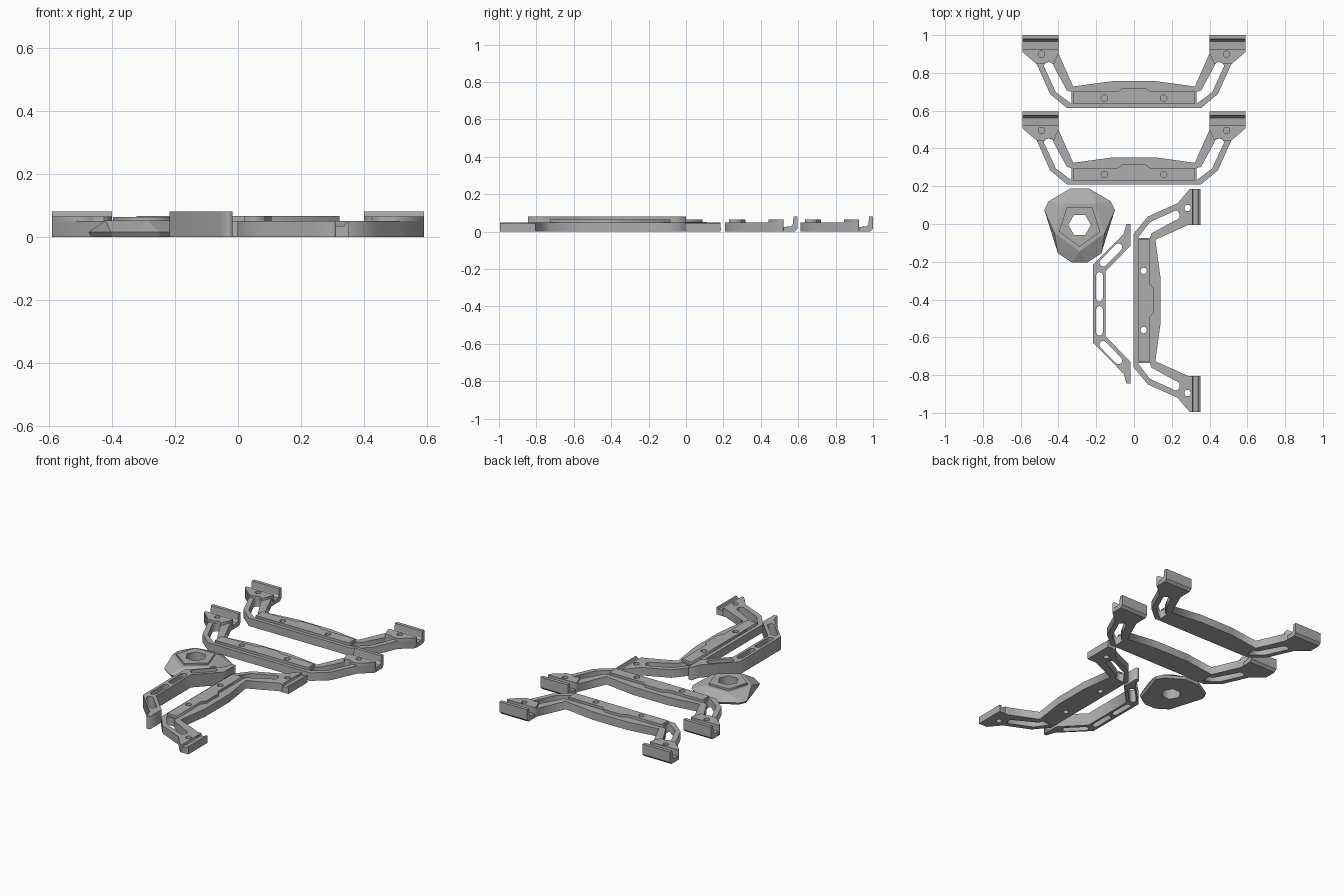
import bpy, bmesh, math
from mathutils import Matrix

if "Cube" in bpy.data.objects:
    bpy.data.objects.remove(bpy.data.objects["Cube"])

grey = bpy.data.materials.new("plain grey")
grey.diffuse_color = (0.42, 0.42, 0.42, 1)
grey.use_nodes = True
grey.node_tree.nodes["Principled BSDF"].inputs["Base Color"].default_value = grey.diffuse_color


def add_object(name, bm):
    bmesh.ops.remove_doubles(bm, verts=bm.verts, dist=1e-5)
    bmesh.ops.recalc_face_normals(bm, faces=bm.faces)
    mesh = bpy.data.meshes.new(name)
    bm.to_mesh(mesh)
    bm.free()
    mesh.materials.append(grey)
    obj = bpy.data.objects.new(name, mesh)
    bpy.context.collection.objects.link(obj)
    return obj


def plate(name, loops, z0, z1):
    """Flat plate from an outline and optional hole loops."""
    curve = bpy.data.curves.new(name, 'CURVE')
    curve.dimensions = '2D'
    curve.fill_mode = 'BOTH'
    curve.extrude = (z1 - z0) / 2
    for loop in loops:
        s = curve.splines.new('POLY')
        s.points.add(len(loop) - 1)
        for p, (x, y) in zip(s.points, loop):
            p.co = (x, y, 0, 1)
        s.use_cyclic_u = True
    temp = bpy.data.objects.new("temp", curve)
    bpy.context.collection.objects.link(temp)
    mesh = bpy.data.meshes.new_from_object(temp)
    bpy.data.objects.remove(temp)
    bm = bmesh.new()
    bm.from_mesh(mesh)
    bpy.data.meshes.remove(mesh)
    bmesh.ops.transform(bm, matrix=Matrix.Translation((0, 0, (z0 + z1) / 2)), verts=bm.verts)
    return add_object(name, bm)


def circle(cx, cy, r, n=16, start=0.0):
    return [(cx + r * math.cos(start + 2 * math.pi * i / n),
             cy + r * math.sin(start + 2 * math.pi * i / n)) for i in range(n)]


def slot(a, b, r, n=6):
    """Rounded slot between two centres."""
    ang = math.atan2(b[1] - a[1], b[0] - a[0])
    pts = []
    for c, base in ((b, ang - math.pi / 2), (a, ang + math.pi / 2)):
        for i in range(n + 1):
            t = base + math.pi * i / n
            pts.append((c[0] + r * math.cos(t), c[1] + r * math.sin(t)))
    return pts


def flip(loop):
    return [(-u, v) for u, v in reversed(loop)]


def prism(name, profile, u0, u1, place):
    """Sweep a (v, z) profile straight along u."""
    bm = bmesh.new()
    ends = [[bm.verts.new((*place(u, v), z)) for v, z in profile] for u in (u0, u1)]
    n = len(profile)
    for end in ends:
        bm.faces.new(end)
    for i in range(n):
        j = (i + 1) % n
        bm.faces.new((ends[0][i], ends[0][j], ends[1][j], ends[1][i]))
    return add_object(name, bm)


def bracket(name, place, hooked):
    def at(loops):
        return [[place(u, v) for u, v in loop] for loop in loops]

    # Main body: bar, two forked arms and pad bases
    half = [(0.354, 0), (0.444, 0.075), (0.515, 0.233), (0.59, 0.297), (0.59, 0.312),
            (0.40, 0.312), (0.40, 0.29), (0.322, 0.115), (0.117, 0.143)]
    arm_slot = [(0.414, 0.085), (0.33, 0.022), (0.33, 0.085), (0.356, 0.095)]
    arm_slot += [(0.451 + 0.026 * math.cos(t * math.pi / 6),
                  0.222 + 0.022 * math.sin(t * math.pi / 6)) for t in range(6, -1, -1)]
    bar_holes = [circle(s * 0.157, 0.053, 0.017) for s in (1, -1)]
    pad_hole = circle(0.49, 0.286, 0.017)
    body = [half + flip(half), arm_slot, flip(arm_slot)]
    if not hooked:
        body += bar_holes + [pad_hole, flip(pad_hole)]
    plate(name + "_body", at(body), 0, 0.05)

    # Raised rib on the bar with a small central step
    rib = [(-0.322, 0.022), (0.322, 0.022), (0.322, 0.088), (0.085, 0.088), (0.06, 0.108),
           (-0.06, 0.108), (-0.085, 0.088), (-0.322, 0.088)]
    plate(name + "_rib", at([rib] + bar_holes), 0.05, 0.066)

    # Pads and clip ends
    pad = [(0.515, 0.233), (0.59, 0.297), (0.59, 0.312), (0.40, 0.312), (0.40, 0.29),
           (0.425, 0.233), (0.427, 0.233), (0.438, 0.242), (0.451, 0.245), (0.464, 0.242),
           (0.476, 0.233)]
    if hooked:
        clip = [(0.31, 0), (0.372, 0), (0.387, 0.015), (0.387, 0.08), (0.366, 0.08),
                (0.362, 0.04), (0.352, 0.028), (0.31, 0.025)]
    else:
        clip = [(0.31, 0), (0.355, 0), (0.355, 0.045), (0.345, 0.045), (0.34, 0.035),
                (0.315, 0.035), (0.31, 0.045)]
    for side, s in (("left", -1), ("right", 1)):
        if hooked:
            loops = [pad, pad_hole] if s > 0 else [flip(pad), flip(pad_hole)]
            plate(f"{name}_{side}_pad", at(loops), 0.05, 0.065)
        prism(f"{name}_{side}_clip", clip, s * 0.40, s * 0.59, place)


bracket("rear_bracket", lambda u, v: (u, v + 0.613), True)
bracket("middle_bracket", lambda u, v: (u, v + 0.209), True)
bracket("side_bracket", lambda u, v: (v - 0.002, u - 0.405), False)

# Slotted handle beside the side bracket
MID = -0.4225
upper = [(-0.15, 0.172), (-0.018, 0.308), (-0.018, 0.4225), (-0.04, 0.4225),
         (-0.055, 0.37), (-0.218, 0.205)]
outline = upper + [(x, -y) for x, y in reversed(upper)]
cuts = [slot((-0.183, s * 0.03), (-0.183, s * 0.15), 0.018) for s in (1, -1)]
cuts += [slot((-0.163, s * 0.217), (-0.082, s * 0.3), 0.02) for s in (1, -1)]
plate("slotted_handle", [[(x, y + MID) for x, y in loop] for loop in [outline] + cuts], 0, 0.08)

# Faceted knob: hull of the rim and a smaller pentagon, with a hexagonal bore
CX, CY = -0.288, -0.005
rim = [(0.05, 0.193), (0.165, 0.125), (0.187, 0.08), (0.115, -0.15), (0.04, -0.2)]
rim += flip(rim)
bm = bmesh.new()
for z, k in ((0, 0.95), (0.015, 1.0)):
    for x, y in rim:
        bm.verts.new((CX + x * k, CY + y * k, z))
for x, y in circle(CX, CY, 0.14, 5, -math.pi / 2):
    bm.verts.new((x, y, 0.052))
hull = bmesh.ops.convex_hull(bm, input=bm.verts)
bmesh.ops.delete(bm, geom=list({g for g in hull["geom_interior"] + hull["geom_unused"]
                                if isinstance(g, bmesh.types.BMVert)}), context='VERTS')
bmesh.ops.dissolve_limit(bm, angle_limit=0.01, verts=bm.verts, edges=bm.edges)
knob = add_object("faceted_knob", bm)
bore = circle(CX, CY, 0.06, 6)
cutter = plate("bore_cutter", [bore], -0.05, 0.15)
cutter.hide_render = True
mod = knob.modifiers.new("bore", 'BOOLEAN')
mod.operation = 'DIFFERENCE'
mod.solver = 'EXACT'
mod.object = cutter
bpy.context.view_layer.update()
cut_mesh = bpy.data.meshes.new_from_object(knob.evaluated_get(bpy.context.evaluated_depsgraph_get()))
knob.modifiers.clear()
knob.data = cut_mesh
bpy.data.objects.remove(cutter)

# Raised collar around the bore
plate("knob_collar", [circle(CX, CY, 0.115, 5, -math.pi / 2), bore], 0.05, 0.064)
